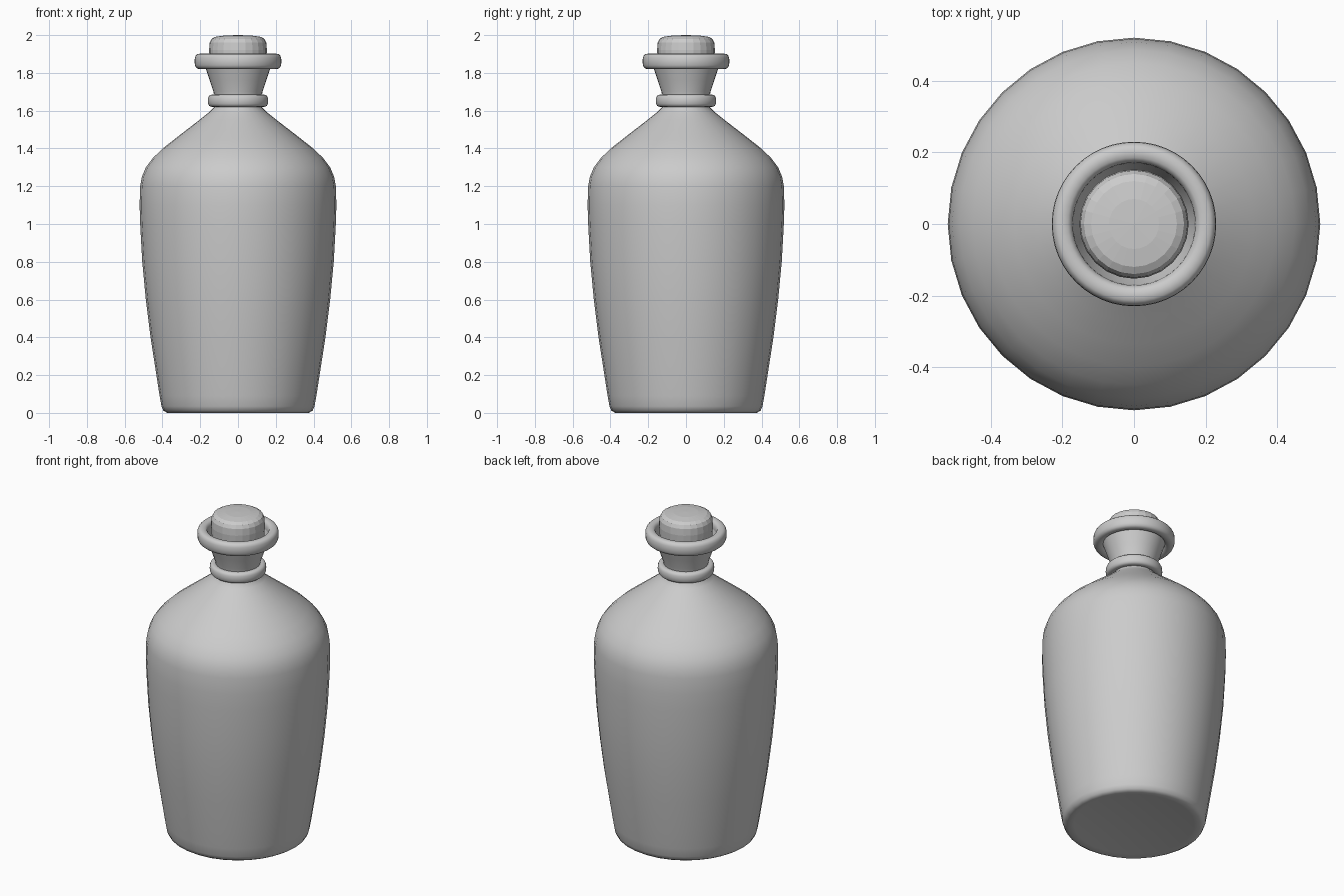
import bpy, bmesh
from math import cos, sin, tau

if "Cube" in bpy.data.objects:
    bpy.data.objects.remove(bpy.data.objects["Cube"])


def lathe(name, profile, sides=32, closed=False, smooth=True, angle=0.8):
    """Spin an (r, z) profile about z; r = 0 makes a single pole vertex."""
    bm = bmesh.new()
    rings = []
    for r, z in profile:
        if r == 0:
            rings.append([bm.verts.new((0, 0, z))] * sides)
        else:
            rings.append([bm.verts.new((r * cos(tau * i / sides), r * sin(tau * i / sides), z))
                          for i in range(sides)])
    pairs = list(zip(rings, rings[1:]))
    if closed:
        pairs.append((rings[-1], rings[0]))
    for a, b in pairs:
        for i in range(sides):
            j = (i + 1) % sides
            bm.faces.new(list(dict.fromkeys((a[i], a[j], b[j], b[i]))))
    bmesh.ops.recalc_face_normals(bm, faces=bm.faces)
    mesh = bpy.data.meshes.new(name)
    bm.to_mesh(mesh)
    bm.free()
    ob = bpy.data.objects.new(name, mesh)
    bpy.context.collection.objects.link(ob)
    if smooth:
        bpy.ops.object.select_all(action='DESELECT')
        ob.select_set(True)
        bpy.context.view_layer.objects.active = ob
        bpy.ops.object.shade_smooth_by_angle(angle=angle)
    return ob


def rounded_ring(name, r_in, r_out, z0, z1, sides=48, steps=16):
    """Ring with a soft, squarish cross-section."""
    rc, zc = (r_in + r_out) / 2, (z0 + z1) / 2
    a, b = (r_out - r_in) / 2, (z1 - z0) / 2

    def soft(v):
        return abs(v) ** 0.75 * (1 if v >= 0 else -1)
    pts = [(rc + a * soft(cos(tau * k / steps)), zc + b * soft(sin(tau * k / steps)))
           for k in range(steps)]
    return lathe(name, pts, sides, closed=True)


# Bottle body: tapered belly, shoulder and flared, open neck
lathe("bottle_body", [
    (0, 0.01), (0.34, 0.008), (0.375, 0), (0.395, 0.012), (0.405, 0.035), (0.415, 0.09),
    (0.432, 0.2), (0.463, 0.4), (0.488, 0.6), (0.507, 0.8), (0.518, 1.0),
    (0.521, 1.1), (0.518, 1.2), (0.509, 1.25), (0.488, 1.3), (0.45, 1.35),
    (0.398, 1.4), (0.335, 1.45), (0.27, 1.5), (0.205, 1.55), (0.155, 1.59),
    (0.125, 1.62), (0.122, 1.66), (0.13, 1.7), (0.15, 1.76), (0.173, 1.83),
    (0.183, 1.86), (0.175, 1.87), (0.16, 1.82), (0.135, 1.75), (0.11, 1.69)])

# Collar at the base of the neck and lip around the mouth
rounded_ring("neck_collar", 0.11, 0.16, 1.62, 1.685)
rounded_ring("mouth_lip", 0.17, 0.23, 1.82, 1.902)

# Stopper with a gently domed, faceted top
lathe("stopper", [
    (0, 1.68), (0.105, 1.69), (0.135, 1.78), (0.15, 1.86), (0.153, 1.92),
    (0.15, 1.96), (0.14, 1.98), (0.12, 1.991), (0.07, 1.998), (0, 2.0)],
    sides=24, smooth=False)
